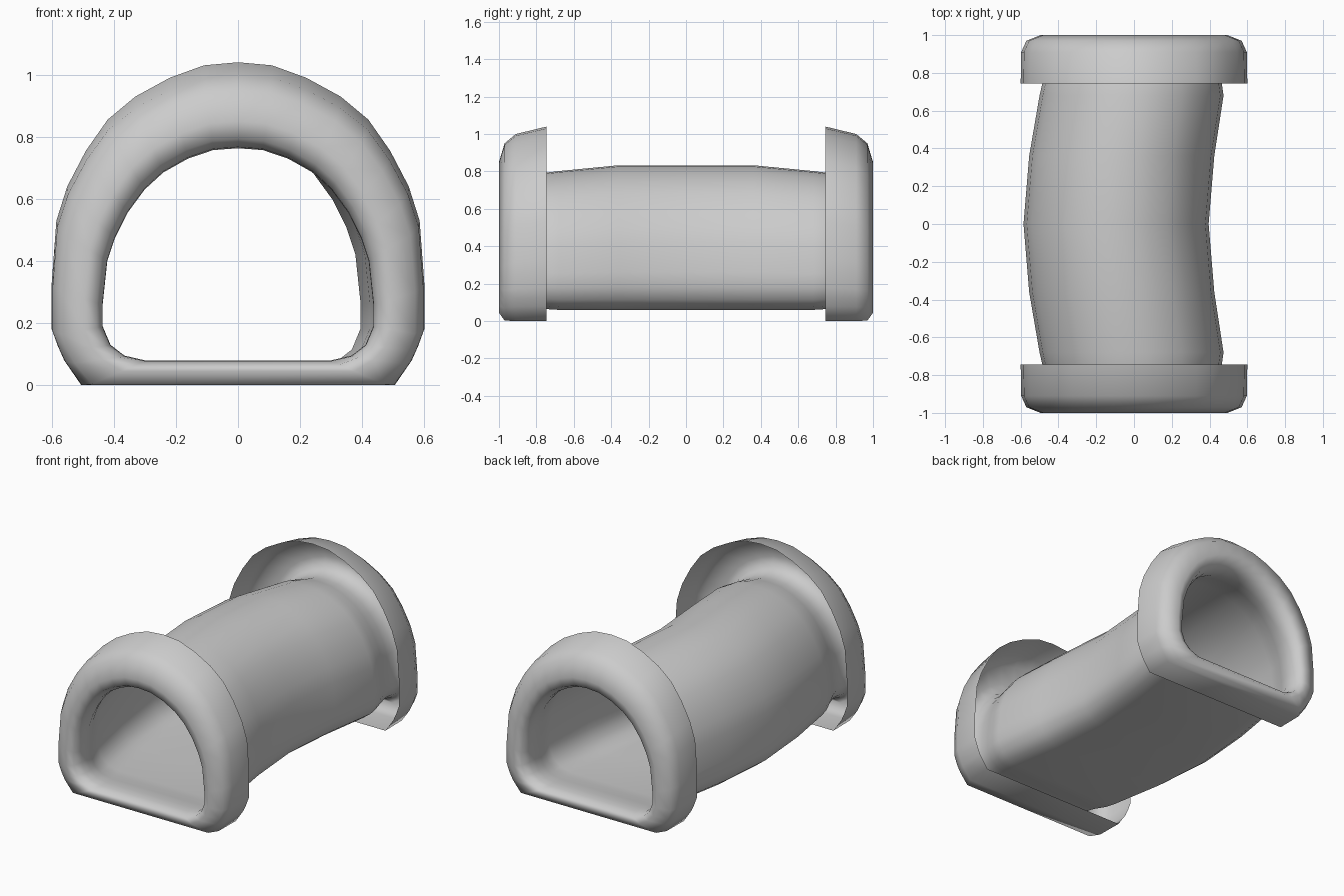
import bpy, bmesh

if "Cube" in bpy.data.objects:
    bpy.data.objects.remove(bpy.data.objects["Cube"])

# Half outlines of the arch, from crown down to the floor corner: (x, z)
OUTER = [(0, 1.04), (.11, 1.03), (.22, .99), (.33, .93), (.42, .855), (.49, .755), (.55, .64),
         (.585, .53), (.6, .33), (.6, .18), (.58, .125), (.56, .08), (.505, 0)]
INNER = [(0, .763), (.08, .757), (.16, .73), (.24, .685), (.3, .63), (.355, .555), (.395, .475),
         (.42, .4), (.435, .26), (.435, .19), (.41, .13), (.365, .095), (.3, .08)]

# Rings from the skirt edge, round the lip, to mid tube:
# (y, outline blend, half width, floor z, crown z, sideways shift)
RINGS = [(.745, 1, .6, 0, 1.04, 0), (.91, 1, .597, 0, 1.0, 0), (.97, .9, .57, .003, .95, 0),
         (1.0, .45, .495, .045, .85, 0), (.985, .2, .455, .066, .793, 0),
         (.93, 0, .437, .078, .767, 0), (.88, 0, .436, .08, .763, 0),
         (.81, 0, .453, .073, .778, -.004), (.745, 0, .475, .064, .794, -.01),
         (.68, 0, .487, .06, .802, -.013), (.36, 0, .49, .058, .833, -.065),
         (0, 0, .49, .058, .833, -.095)]


def unit(outline):
    """Scale an outline to half width 1 and height 1."""
    w = max(p[0] for p in outline)
    lo, hi = outline[-1][1], outline[0][1]
    return [(x / w, (z - lo) / (hi - lo)) for x, z in outline]


A, B = unit(OUTER), unit(INNER)


def ring(bm, y, t, w, lo, hi, shift):
    half = [(a[0] * t + b[0] * (1 - t), a[1] * t + b[1] * (1 - t)) for a, b in zip(A, B)]
    loop = half + [(-x, z) for x, z in reversed(half[1:])]
    return [bm.verts.new((x * w + shift, y, lo + z * (hi - lo))) for x, z in loop]


# Tunnel: one continuous sheet with a rolled lip at each end
bm = bmesh.new()
sections = RINGS + [(-r[0],) + r[1:] for r in reversed(RINGS[:-1])]
loops = [ring(bm, *s) for s in sections]
n = len(loops[0])
for a, b in zip(loops, loops[1:]):
    for i in range(n):
        j = (i + 1) % n
        bm.faces.new((a[i], a[j], b[j], b[i]))
bmesh.ops.recalc_face_normals(bm, faces=bm.faces)

mesh = bpy.data.meshes.new("tunnel")
bm.to_mesh(mesh)
bm.free()
tunnel = bpy.data.objects.new("tunnel", mesh)
bpy.context.collection.objects.link(tunnel)
bpy.context.view_layer.objects.active = tunnel
tunnel.select_set(True)
bpy.ops.object.shade_smooth()
